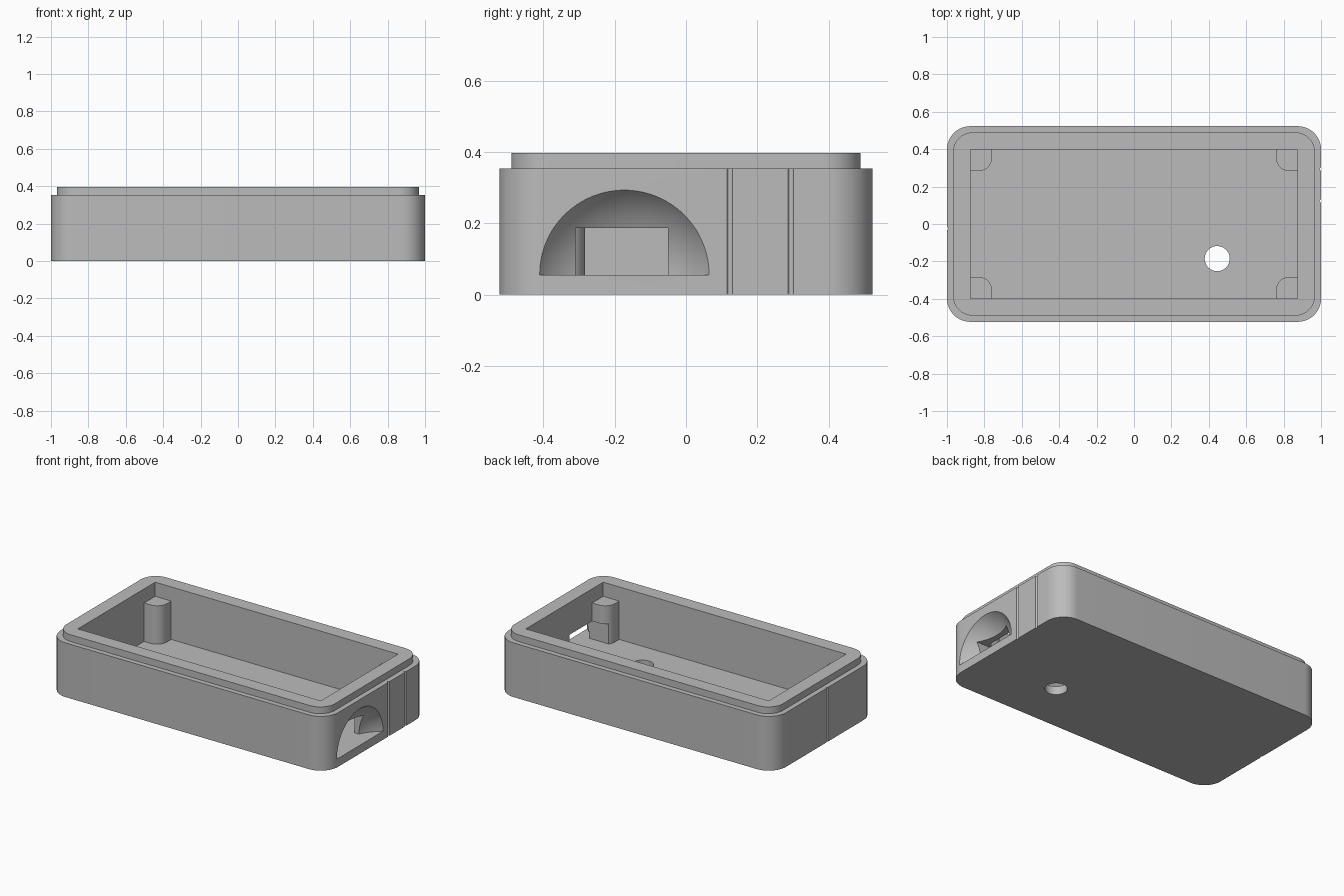
import bpy, bmesh, math
from mathutils import Matrix, Vector

cube = bpy.data.objects.get("Cube")
if cube:
    bpy.data.objects.remove(cube, do_unlink=True)

W, D, H, SHOULDER = 1.0, 0.523, 0.397, 0.353   # half width, half depth, heights
CAV_X, CAV_Y, FLOOR = 0.875, 0.398, 0.055      # cavity half sizes and floor level
SCOOP_Y, SCOOP_R, SCOOP_DEPTH = -0.173, 0.238, 0.12

grey = bpy.data.materials.new("plain grey")
grey.use_nodes = True
grey.diffuse_color = (0.5, 0.5, 0.5, 1)
grey.node_tree.nodes["Principled BSDF"].inputs["Base Color"].default_value = grey.diffuse_color


def make(name, bm):
    bmesh.ops.recalc_face_normals(bm, faces=bm.faces)
    mesh = bpy.data.meshes.new(name)
    bm.to_mesh(mesh)
    bm.free()
    mesh.materials.append(grey)
    obj = bpy.data.objects.new(name, mesh)
    bpy.context.collection.objects.link(obj)
    return obj


def prism(name, points, z0, z1):
    bm = bmesh.new()
    face = bm.faces.new([bm.verts.new((x, y, z0)) for x, y in points])
    top = bmesh.ops.extrude_face_region(bm, geom=[face])["geom"]
    verts = [v for v in top if isinstance(v, bmesh.types.BMVert)]
    bmesh.ops.translate(bm, verts=verts, vec=(0, 0, z1 - z0))
    return make(name, bm)


def arc(cx, cy, r, start, sweep, steps):
    return [(cx + r * math.cos(start + sweep * i / steps),
             cy + r * math.sin(start + sweep * i / steps)) for i in range(steps + 1)]


def rounded_block(name, hx, hy, r, z0, z1):
    points = []
    for i, (sx, sy) in enumerate([(1, 1), (-1, 1), (-1, -1), (1, -1)]):
        points += arc(sx * (hx - r), sy * (hy - r), r, i * math.pi / 2, math.pi / 2, 16)
    return prism(name, points, z0, z1)


def box(name, x0, x1, y0, y1, z0, z1):
    return prism(name, [(x0, y0), (x1, y0), (x1, y1), (x0, y1)], z0, z1)


def rod(name, x, y, r, z0, z1, steps=48):
    return prism(name, arc(x, y, r, 0, math.tau, steps)[:-1], z0, z1)


def combine(target, tool, operation):
    mod = target.modifiers.new(operation, "BOOLEAN")
    mod.operation, mod.solver, mod.object = operation, "EXACT", tool
    bpy.context.view_layer.objects.active = target
    bpy.ops.object.modifier_apply(modifier=mod.name)
    bpy.data.objects.remove(tool, do_unlink=True)


# Outer body with a stepped lip, hollowed out
case = rounded_block("enclosure_base", W, D, 0.125, 0, SHOULDER)
combine(case, rounded_block("lip", W - 0.033, D - 0.033, 0.105, 0.2, H), "UNION")
combine(case, box("cavity", -CAV_X, CAV_X, -CAV_Y, CAV_Y, FLOOR, 0.6), "DIFFERENCE")

# Corner posts, sunk slightly into walls and floor, rounded towards the middle
for sx in (1, -1):
    for sy in (1, -1):
        ox, oy, ix, iy, r = CAV_X + 0.03, CAV_Y + 0.03, 0.76, 0.283, 0.07
        outline = [(ox, iy), (ox, oy), (ix, oy)]
        outline += arc(ix + r, iy + r, r, math.pi, math.pi / 2, 10)
        outline = [(sx * x, sy * y) for x, y in outline]
        combine(case, prism("corner_post", outline, FLOOR - 0.02, 0.305), "UNION")

# Flat-bottomed spherical scoop in the right end
radius = (SCOOP_R ** 2 + SCOOP_DEPTH ** 2) / (2 * SCOOP_DEPTH)
centre = Vector((W - SCOOP_DEPTH + radius, SCOOP_Y, FLOOR))
bm = bmesh.new()
bmesh.ops.create_uvsphere(bm, u_segments=96, v_segments=64, radius=radius,
                          matrix=Matrix.Translation(centre))
bmesh.ops.bisect_plane(bm, geom=bm.verts[:] + bm.edges[:] + bm.faces[:], dist=1e-5,
                       plane_co=centre, plane_no=(0, 0, 1), clear_inner=True)
bmesh.ops.holes_fill(bm, edges=[e for e in bm.edges if e.is_boundary], sides=0)
combine(case, make("scoop", bm), "DIFFERENCE")

# Connector window through the scoop, notching the post behind it
combine(case, box("window", 0.72, 1.1, -0.31, -0.05, FLOOR, 0.187), "DIFFERENCE")

# Round hole in the floor
combine(case, rod("floor_hole", 0.445, -0.185, 0.067, -0.1, 0.1), "DIFFERENCE")

# Narrow vertical grooves on the two ends
for x, y in ((W, 0.123), (W, 0.294), (-W, -0.025)):
    combine(case, rod("groove", x, y, 0.008, -0.1, SHOULDER + 0.02, 16), "DIFFERENCE")

bpy.ops.object.select_all(action="DESELECT")
case.select_set(True)
bpy.context.view_layer.objects.active = case
bpy.ops.object.shade_smooth_by_angle(angle=math.radians(30))
